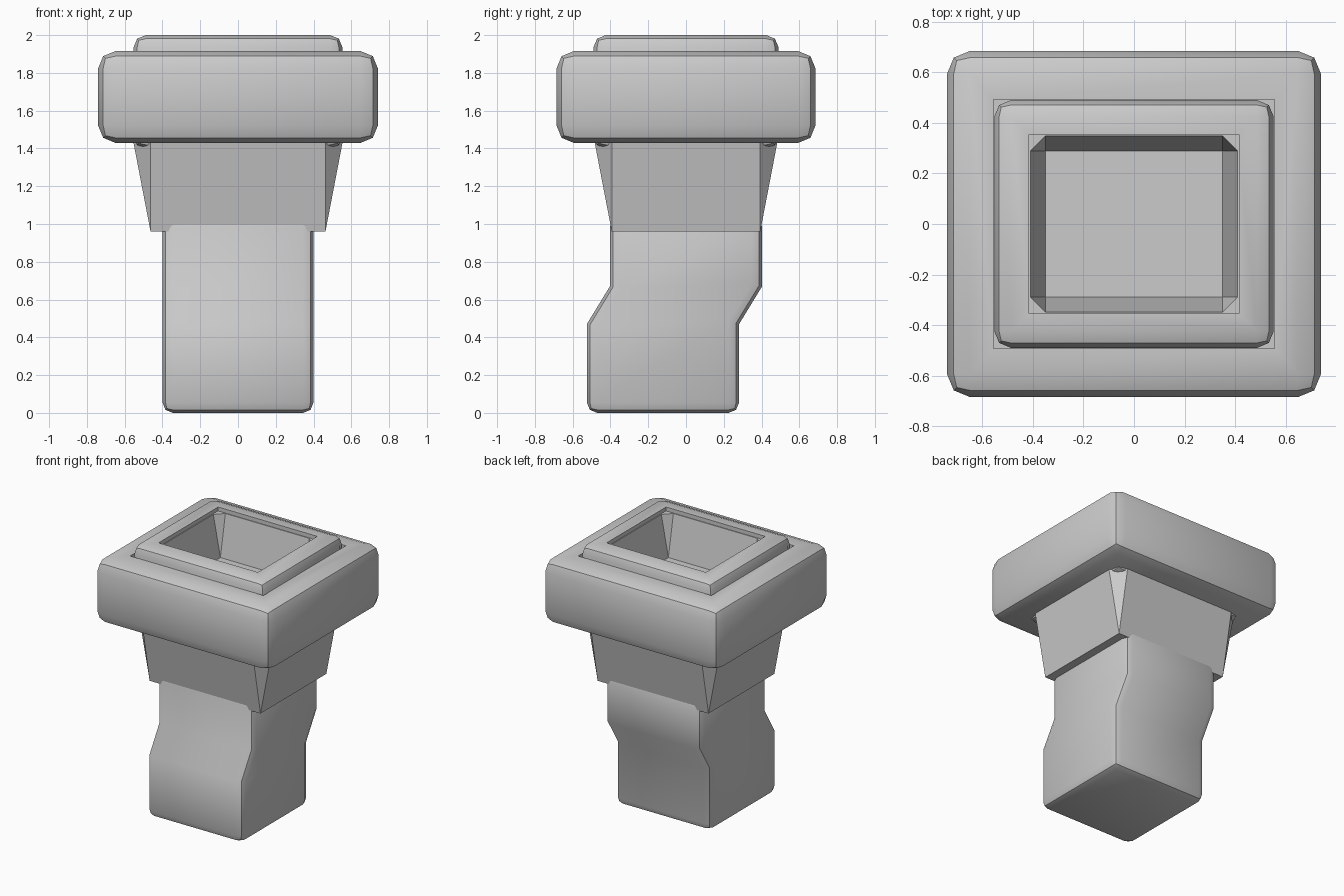
import bpy, bmesh, math

if "Cube" in bpy.data.objects:
    bpy.data.objects.remove(bpy.data.objects["Cube"])


def loft(name, loops, bevel=0.0):
    """Closed solid through equal-length loops; bevels only its sharp edges."""
    bm = bmesh.new()
    rings = [[bm.verts.new(p) for p in loop] for loop in loops]
    n = len(rings[0])
    bm.faces.new(rings[0][::-1])
    bm.faces.new(rings[-1])
    for a, b in zip(rings, rings[1:]):
        for i in range(n):
            j = (i + 1) % n
            bm.faces.new((a[i], a[j], b[j], b[i]))
    bmesh.ops.remove_doubles(bm, verts=bm.verts, dist=1e-5)
    bmesh.ops.recalc_face_normals(bm, faces=bm.faces)
    if bevel:
        sharp = [e for e in bm.edges if e.calc_face_angle(0) > math.radians(50)]
        bmesh.ops.bevel(bm, geom=sharp, offset=bevel, segments=2,
                        profile=0.5, affect='EDGES')
    me = bpy.data.meshes.new(name)
    bm.to_mesh(me)
    bm.free()
    ob = bpy.data.objects.new(name, me)
    bpy.context.collection.objects.link(ob)
    return ob


def rect(hx, hy, z, cy=0.0):
    return [(-hx, cy - hy, z), (hx, cy - hy, z), (hx, cy + hy, z), (-hx, cy + hy, z)]


def flared(hx, hy, out, z):
    """Rectangle whose four sides are pushed outward, leaving cut corners."""
    a, b = hx + out, hy + out
    return [(-hx, -b, z), (hx, -b, z), (a, -hy, z), (a, hy, z),
            (hx, b, z), (-hx, b, z), (-a, hy, z), (-a, -hy, z)]


def cut(ob, cutter):
    cutter.hide_render = True
    cutter.hide_viewport = False
    cutter.display_type = 'WIRE'
    m = ob.modifiers.new("cut", 'BOOLEAN')
    m.object = cutter
    m.operation = 'DIFFERENCE'
    m.solver = 'EXACT'


# Cranked shaft
shaft = loft("shaft", [rect(0.40, 0.403, 0.0, -0.122), rect(0.40, 0.403, 0.47, -0.122),
                       rect(0.40, 0.403, 0.67), rect(0.40, 0.403, 1.04)], 0.055)

# Flared neck
neck = loft("neck", [flared(0.463, 0.393, 0.0, 0.96), flared(0.463, 0.393, 0.096, 1.46)])

# Heavy outer collar with a square hole
collar = loft("collar", [rect(0.74, 0.685, 1.43), rect(0.74, 0.685, 1.915)], 0.09)
cut(collar, loft("collar_cutter", [rect(0.557, 0.492, 1.46), rect(0.557, 0.492, 2.1)]))

# Inner rim with a tapered socket
rim = loft("rim", [rect(0.553, 0.49, 1.40), rect(0.553, 0.49, 2.0)], 0.065)
cut(rim, loft("socket_cutter", [flared(0.35, 0.29, 0.0, 1.66), flared(0.35, 0.29, 0.065, 2.0),
                                flared(0.35, 0.29, 0.065, 2.1)]))
cut(rim, loft("rim_edge_cutter", [rect(0.415, 0.355, 1.97), rect(0.415, 0.355, 2.1)]))

# Soft bevels, crisp edges
for ob in (shaft, neck, collar, rim):
    bpy.ops.object.select_all(action='DESELECT')
    ob.select_set(True)
    bpy.context.view_layer.objects.active = ob
    for m in list(ob.modifiers):
        bpy.ops.object.modifier_apply(modifier=m.name)
    bpy.ops.object.shade_smooth_by_angle(angle=math.radians(35))
